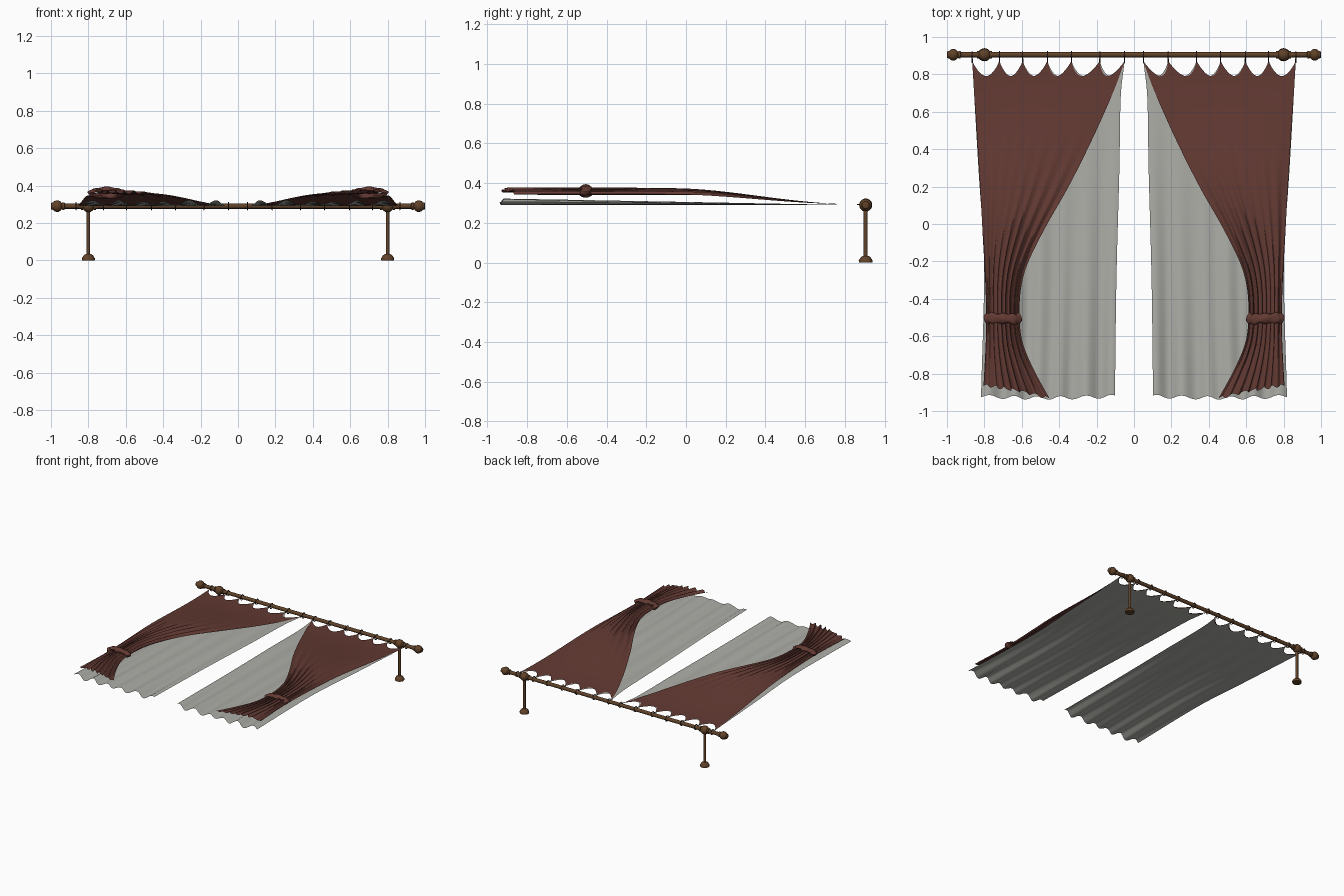
import bpy, bmesh, math
from math import sin, cos, pi

if "Cube" in bpy.data.objects:
    bpy.data.objects.remove(bpy.data.objects["Cube"])


def material(name, rgb):
    m = bpy.data.materials.new(name)
    m.diffuse_color = (*rgb, 1)
    m.use_nodes = True
    m.node_tree.nodes["Principled BSDF"].inputs["Base Color"].default_value = (*rgb, 1)
    return m


RED = material("brick red cloth", (0.125, 0.042, 0.033))
SHEER = material("pale grey sheer", (0.42, 0.42, 0.39))
WOOD = material("brown wood", (0.12, 0.055, 0.022))
METAL = material("dark bronze", (0.05, 0.028, 0.018))


def steps(a, b, n):
    return [a + (b - a) * i / n for i in range(n + 1)]


def smooth(a, b, t):
    t = max(0, min(1, (t - a) / (b - a)))
    return t * t * (3 - 2 * t)


def curve(points, t):
    """Smooth cubic through (position, value) points, falling position."""
    n = len(points)
    if t >= points[0][0]:
        return points[0][1]
    for i in range(n - 1):
        (a, p), (b, q) = points[i], points[i + 1]
        if t >= b:
            (c, r), (d, s) = points[max(i - 1, 0)], points[min(i + 2, n - 1)]
            m0, m1 = (q - r) / (b - c) * (b - a), (s - p) / (d - a) * (b - a)
            k = (t - a) / (b - a)
            return ((2*k**3 - 3*k**2 + 1) * p + (k**3 - 2*k**2 + k) * m0
                    + (3*k**2 - 2*k**3) * q + (k**3 - k**2) * m1)
    return points[-1][1]


def surface(name, fn, us, vs, mat, solid=False, flip=False):
    """Grid of quads over fn(u, v), mirrored to the other side."""
    bm = bmesh.new()
    rows = [[bm.verts.new(fn(u, v)) for u in us] for v in vs]
    for a, b in zip(rows, rows[1:]):
        for i in range(len(us) - 1):
            bm.faces.new((a[i], b[i], b[i + 1], a[i + 1]))
    if solid:
        bmesh.ops.remove_doubles(bm, verts=bm.verts, dist=0.0002)
        bmesh.ops.recalc_face_normals(bm, faces=bm.faces)
    if flip:
        bmesh.ops.reverse_faces(bm, faces=bm.faces)
    me = bpy.data.meshes.new(name)
    bm.to_mesh(me)
    bm.free()
    me.materials.append(mat)
    ob = bpy.data.objects.new(name, me)
    bpy.context.collection.objects.link(ob)
    ob.modifiers.new("both sides", "MIRROR").merge_threshold = 0.0002
    bpy.ops.object.select_all(action="DESELECT")
    ob.select_set(True)
    bpy.context.view_layer.objects.active = ob
    bpy.ops.object.shade_smooth_by_angle(angle=math.radians(45))
    return ob


def lathe(name, profile, axis, centre, mat, sides=20):
    """Turn (distance, radius) points about the x or z axis."""
    def fn(u, v):
        d, r = profile[v]
        a, b = r * cos(u), r * sin(u)
        off = (d, a, b) if axis == "x" else (a, b, d)
        return [c + o for c, o in zip(centre, off)]
    return surface(name, fn, steps(0, 2 * pi, sides), range(len(profile)), mat, True)


ROD_Y, ROD_Z = 0.905, 0.29
HOOKS = [0.05, 0.183, 0.335, 0.463, 0.595, 0.72, 0.865]


def ball(centre, r, n=8):
    return [(centre - r * cos(pi * i / n), r * sin(pi * i / n)) for i in range(n + 1)]


# rod with turned end knobs
lathe("curtain_rod", [(0, 0.014), (0.94, 0.014)], "x", (0, ROD_Y, ROD_Z), WOOD)
lathe("rod_end_knob", [(0.925, 0.013), (0.928, 0.02), (0.938, 0.02), (0.942, 0.016),
      (0.948, 0.024), (0.958, 0.03), (0.972, 0.031), (0.983, 0.026), (0.988, 0.02),
      (0.998, 0.018), (1, 0.013), (1, 0)], "x", (0, ROD_Y, ROD_Z), WOOD)

# wall brackets: clasp, post and foot
lathe("bracket_clasp", ball(0.8, 0.033), "x", (0, ROD_Y, ROD_Z), WOOD)
for side in (-0.034, 0.034):
    lathe("clasp_collar", [(side - 0.006, 0), (side - 0.006, 0.021), (side + 0.006, 0.021),
          (side + 0.006, 0)], "x", (0.8, ROD_Y, ROD_Z), WOOD)
lathe("bracket_post", [(0.02, 0.01), (0.28, 0.01)], "z", (0.8, ROD_Y, 0), WOOD)
lathe("bracket_foot", [(0, 0), (0, 0.034), (0.012, 0.035), (0.018, 0.03), (0.026, 0.026),
      (0.034, 0.014), (0.036, 0)], "z", (0.8, ROD_Y, 0), WOOD)

# hook rings round the rod
for x in HOOKS:
    def ring(u, v):
        r = 0.02 + 0.003 * cos(v)
        return (x + 0.003 * sin(v), ROD_Y - 0.003 + r * cos(u), ROD_Z + r * sin(u))
    surface("hook_ring", ring, steps(0, 2 * pi, 16), steps(0, 2 * pi, 6), METAL, True)

    def eyelet(u, v):
        return (x + 0.003 * cos(u), v, ROD_Z + 0.002 + 0.003 * sin(u))
    surface("hook_pin", eyelet, steps(0, 2 * pi, 6), [0.862, 0.884], METAL, True)


def hang(u):
    """Scalloped top edge: fraction across and height between the hooks."""
    n = len(HOOKS) - 1
    i = min(int(u * n), n - 1)
    k = u * n - i
    x = HOOKS[i] + (HOOKS[i + 1] - HOOKS[i]) * k
    return (x - HOOKS[0]) / (HOOKS[-1] - HOOKS[0]), 0.873 - 0.082 * sin(pi * k) ** 0.8


SHEER_IN = [(0.87, 0.05), (0.7, 0.07), (0.3, 0.078), (-0.3, 0.094), (-0.93, 0.102)]
SHEER_OUT = [(0.87, 0.865), (0.3, 0.832), (-0.2, 0.802), (-0.93, 0.818)]


def sheer(u, v):
    w, top = hang(u)
    bottom = -0.922 + 0.009 * sin(11 * pi * u + 0.5) + 0.008 * sin(pi * u + 3.1)
    y = top + (bottom - top) * v
    a, b = curve(SHEER_IN, y), curve(SHEER_OUT, y)
    z = 0.29 + v * (0.017 + 0.011 * sin(11 * pi * u + 0.5) + 0.005 * sin(25 * u + 2 * v))
    return (a + (b - a) * w, y, z)


RED_IN = [(0.87, 0.05), (0.72, 0.105), (0.46, 0.22), (0.2, 0.35), (-0.03, 0.48),
          (-0.22, 0.572), (-0.35, 0.605), (-0.5, 0.612), (-0.6, 0.603), (-0.68, 0.58),
          (-0.8, 0.525), (-0.935, 0.45)]
RED_OUT = [(0.87, 0.865), (0.4, 0.835), (0, 0.812), (-0.5, 0.79), (-0.9, 0.806)]


def drape(u, v):
    w, top = hang(u)
    bottom = -0.865 - 0.068 * (1 - u) ** 1.6 + 0.008 * sin(41 * u)
    y = top + (bottom - top) * v
    a, b = curve(RED_IN, y), curve(RED_OUT, y)
    lift, gather = smooth(0.85, -0.05, y), smooth(0.55, -0.35, y)
    pleat = 0.6 * sin(16 * pi * u + 0.8) + 0.4 * sin(43 * u + 2 + 1.5 * v)
    arch = sin(pi * min(1, u + 0.12)) ** 0.6 if u < 0.88 else 0
    if u >= 0.5:
        arch = sin(pi * u) ** 0.6 if u < 1 else 0
    else:
        arch = 0.6 + 0.4 * sin(pi * u)
    z = 0.294 + lift * (0.043 + 0.031 * arch) + gather * 0.011 * pleat
    x = a + (b - a) * w + gather * 0.006 * cos(16 * pi * u) * sin(pi * u)
    return (x, y, z)


surface("sheer_curtain", sheer, steps(0, 1, 96), steps(0, 1, 40), SHEER)

# tied drape, with its inner corner turned face down below the tie
TURN_U, TURN_V = 30, 48
us, vs = steps(0, 1, 120), steps(0, 1, 56)
surface("drape_upper", drape, us, vs[:TURN_V + 1], RED)
surface("drape_lower", drape, us[TURN_U:], vs[TURN_V:], RED)
surface("drape_turned_corner", drape, us[:TURN_U + 1], vs[TURN_V:], RED, flip=True)


# gathered tie wrapped round the bundle
def tie(u, v):
    r = 0.017 * (1 + 0.12 * sin(9 * u) + 0.1 * sin(3 * v + 5 * u))
    k = r * cos(v)
    return (0.702 + (0.084 + k) * cos(u), -0.505 + 1.55 * r * sin(v) + 0.003 * sin(2 * u),
            0.36 + (0.018 + k * 0.85) * sin(u))


surface("tie_back", tie, steps(0, 2 * pi, 64), steps(0, 2 * pi, 14), RED, True)
